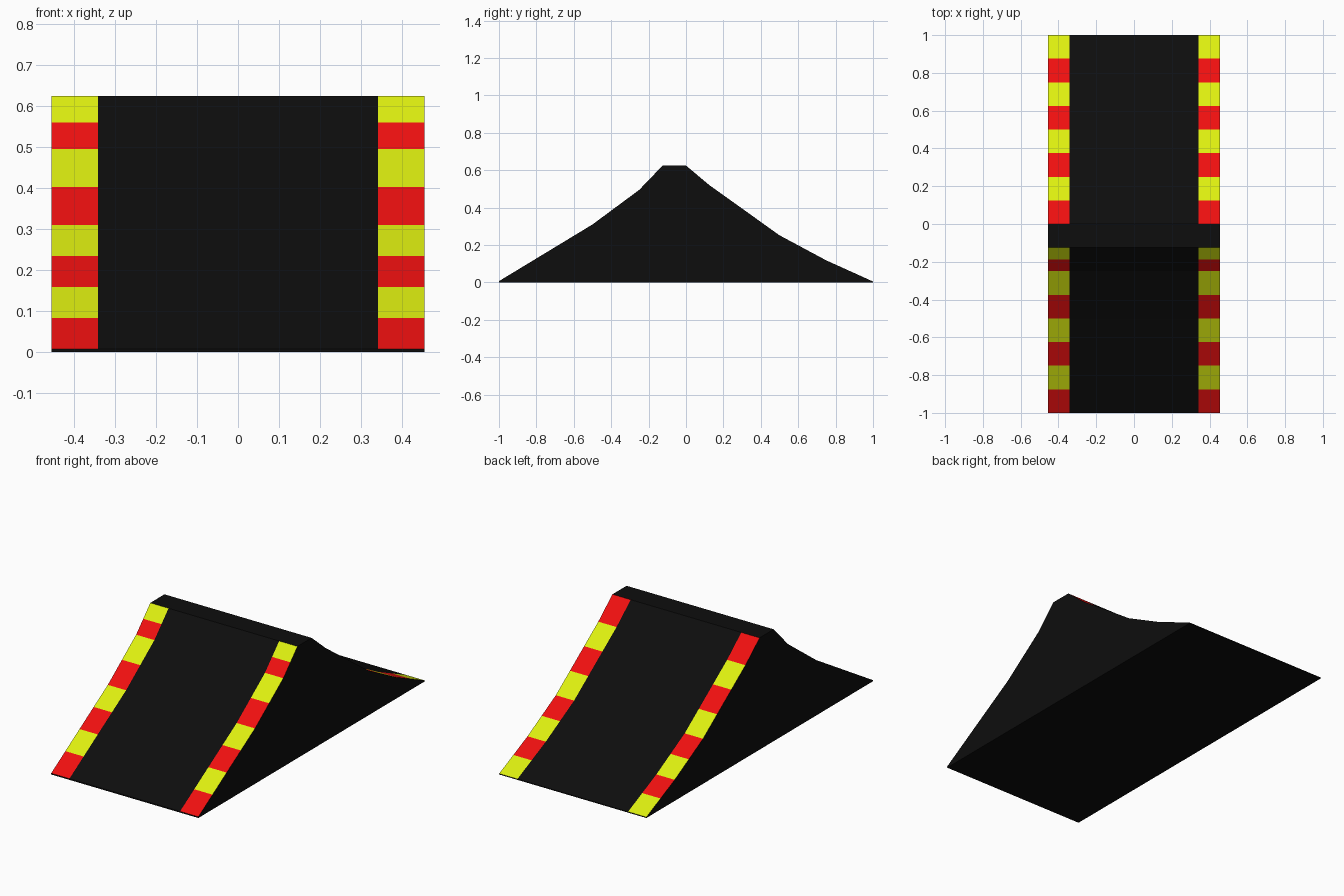
import bpy, bmesh

if "Cube" in bpy.data.objects:
    bpy.data.objects.remove(bpy.data.objects["Cube"])

# Side profile key points (y, z) from the front toe over the deck to the back toe
FRONT = [(-1, .007), (-.5, .31), (-.25, .495), (-.125, .625)]
BACK = [(0, .625), (.125, .52), (.3, .395), (.5, .252), (.75, .118), (1, .005)]
COLUMNS = [-.455, -.342, .342, .455]
FRONT_CUTS = [-1, -.875, -.75, -.625, -.5, -.375, -.25, -.1875, -.125]
BACK_CUTS = [i / 8 for i in range(9)]
BLACK, RED, YELLOW = range(3)


def height(keys, y):
    for (y0, z0), (y1, z1) in zip(keys, keys[1:]):
        if y0 <= y <= y1:
            return z0 + (z1 - z0) * (y - y0) / (y1 - y0)


def segments(keys, cuts):
    """Profile points split at stripe cuts, with a stripe colour per segment."""
    ys = sorted(set(cuts) | {y for y, z in keys})
    pts = [(y, height(keys, y)) for y in ys]
    cols = []
    for a, b in zip(ys, ys[1:]):
        stripe = sum(c <= (a + b) / 2 for c in cuts) - 1
        cols.append(RED if stripe % 2 == 0 else YELLOW)
    return pts, cols


def material(name, color):
    m = bpy.data.materials.new(name)
    m.diffuse_color = (*color, 1)
    m.use_nodes = True
    m.node_tree.nodes["Principled BSDF"].inputs["Base Color"].default_value = m.diffuse_color
    return m


front_pts, front_cols = segments(FRONT, FRONT_CUTS)
back_pts, back_cols = segments(BACK, BACK_CUTS)

# Closed loop: front slope, deck, back slope, back lip, underside, front lip
profile = front_pts + back_pts + [(1, 0), (-1, 0)]
colors = front_cols + [BLACK] + back_cols + [BLACK] * 3

# Ramp body with striped edge bands
bm = bmesh.new()
rings = [[bm.verts.new((x, y, z)) for y, z in profile] for x in COLUMNS]
n = len(profile)
for c in range(3):
    a, b = rings[c], rings[c + 1]
    for i in range(n):
        j = (i + 1) % n
        face = bm.faces.new((a[i], b[i], b[j], a[j]))
        face.material_index = BLACK if c == 1 else colors[i]

# Side walls
bm.faces.new(rings[0])
bm.faces.new(rings[-1][::-1])
bmesh.ops.recalc_face_normals(bm, faces=bm.faces)

mesh = bpy.data.meshes.new("ramp")
bm.to_mesh(mesh)
bm.free()
mesh.materials.append(material("black_rubber", (.004, .004, .004)))
mesh.materials.append(material("red_stripe", (.87, .005, .005)))
mesh.materials.append(material("yellow_stripe", (.73, .87, .005)))
bpy.context.collection.objects.link(bpy.data.objects.new("ramp", mesh))
